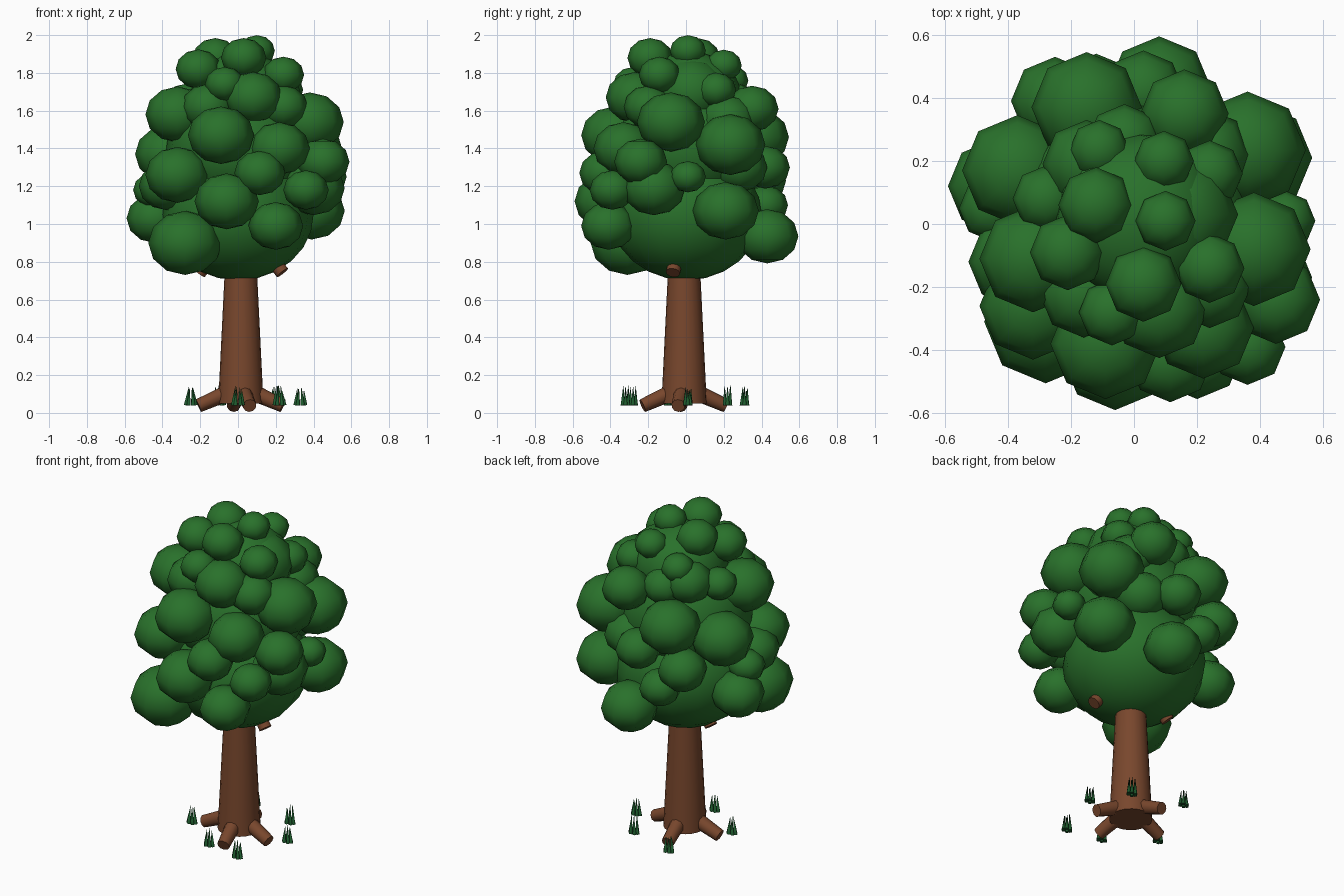
import bpy, bmesh, math, random
from mathutils import Vector, Matrix

if "Cube" in bpy.data.objects:
    bpy.data.objects.remove(bpy.data.objects["Cube"])

random.seed(3)


def material(name, rgb):
    m = bpy.data.materials.new(name)
    m.diffuse_color = (*rgb, 1)
    m.use_nodes = True
    m.node_tree.nodes["Principled BSDF"].inputs["Base Color"].default_value = m.diffuse_color
    return m


LEAF = material("leaf green", (0.022, 0.165, 0.024))
BARK = material("bark brown", (0.19, 0.063, 0.026))
GRASS = material("grass dark green", (0.012, 0.10, 0.025))


def finish(bm, name, mat):
    """Smooth the round sides, keep cylinder caps flat, and link the object."""
    for f in bm.faces:
        f.smooth = len(f.verts) <= 4
    me = bpy.data.meshes.new(name)
    bm.to_mesh(me)
    bm.free()
    me.materials.append(mat)
    ob = bpy.data.objects.new(name, me)
    bpy.context.collection.objects.link(ob)
    return ob


def add_cone(bm, a, b, r1, r2, sides):
    a, b = Vector(a), Vector(b)
    d = b - a
    mat = Matrix.Translation((a + b) / 2) @ d.to_track_quat('Z', 'Y').to_matrix().to_4x4()
    bmesh.ops.create_cone(bm, cap_ends=True, segments=sides, radius1=r1, radius2=r2,
                          depth=d.length, matrix=mat)


def add_ball(bm, x, y, z, r, seg=8, rings=6, squash=0.87):
    bmesh.ops.create_uvsphere(bm, u_segments=seg, v_segments=rings, radius=r,
                              matrix=Matrix.Translation((x, y, z)) @ Matrix.Diagonal((1, 1, squash, 1)))


CX, CY = 0.015, -0.01


def around(angle, dist, z):
    t = math.radians(angle)
    return (CX + dist * math.cos(t), CY + dist * math.sin(t), z)


# trunk
bm = bmesh.new()
add_cone(bm, (CX, CY, 0.05), (CX, CY, 0.9), 0.12, 0.078, 20)
finish(bm, "trunk", BARK)

# four sloping roots
bm = bmesh.new()
for ang in (-8, 100, 185, 282):
    add_cone(bm, around(ang, 0.05, 0.115), around(ang, 0.225, 0.038), 0.045, 0.036, 10)
finish(bm, "roots", BARK)

# branch stubs poking down out of the crown
bm = bmesh.new()
for ang in (-15, 165):
    add_cone(bm, around(ang, 0.10, 0.90), around(ang, 0.228, 0.742), 0.034, 0.038, 10)
finish(bm, "branch_stubs", BARK)

# inner crown masses
bm = bmesh.new()
add_ball(bm, 0, 0, 1.05, 0.40, 16, 12)
add_ball(bm, 0, 0, 1.40, 0.38, 16, 12)
add_ball(bm, 0.02, 0.02, 1.68, 0.27, 16, 12)
finish(bm, "crown_core", LEAF)

# leaf clumps: x, y, z, radius
top_clumps = [
    (0.10, 0.01, 1.917, .095), (-.12, .06, 1.88, .12), (-.11, .235, 1.76, .095),
    (.095, .20, 1.84, .095), (.24, .16, 1.71, .105), (.03, -.19, 1.88, .12),
    (.24, -.14, 1.79, .11), (-.21, -.09, 1.82, .12), (-.28, .08, 1.65, .105),
    (-.07, -.28, 1.74, .105), (.08, -.27, 1.67, .155), (.13, .03, 1.70, .20),
    (-.15, .19, 1.67, .14), (-.03, .26, 1.64, .12)]
middle_clumps = [
    (.16, .35, 1.61, .14), (-.15, .37, 1.46, .175), (.36, .235, 1.42, .185),
    (.38, -.08, 1.54, .18), (-.37, .17, 1.37, .175), (-.32, -.11, 1.58, .17),
    (-.09, -.38, 1.47, .175), (.22, -.33, 1.40, .16), (.45, -.24, 1.33, .14),
    (-.32, -.26, 1.26, .17), (.03, .42, 1.30, .13), (.24, -.20, 1.62, .13),
    (-.16, -.22, 1.62, .14), (.18, .28, 1.30, .15), (.22, .22, 1.55, .15)]
low_clumps = [
    (-.06, -.42, 1.12, .17), (.115, -.43, 1.27, .135), (.36, -.39, 1.18, .12),
    (.20, -.41, .99, .145), (-.28, -.31, .90, .195), (.48, .01, 1.25, .095),
    (.40, -.17, 1.19, .165), (.39, .21, 1.07, .175), (.08, .43, .935, .165),
    (-.44, .12, 1.03, .15), (-.12, .42, 1.10, .12), (-.25, .39, 1.23, .14),
    (-.45, .05, 1.18, .105), (-.38, -.12, 1.20, .145)]
for name, clumps in (("crown_top", top_clumps), ("crown_middle", middle_clumps),
                     ("crown_low", low_clumps)):
    bm = bmesh.new()
    for c in clumps:
        add_ball(bm, *c)
    finish(bm, name, LEAF)

# grass tufts: blades in a small ring
bm = bmesh.new()
for x, y in ((-.25, -.09), (0, -.28), (.22, -.32), (.33, .01), (.20, .22), (-.10, .31)):
    for i in range(6):
        t = math.tau * i / 6
        dx, dy = math.cos(t), math.sin(t)
        lean = random.uniform(0.008, 0.02)
        add_cone(bm, (x + .025 * dx, y + .016 * dy, .04),
                 (x + lean * dx, y + lean * dy, random.uniform(.125, .15)), .012, 0, 5)
finish(bm, "grass_tufts", GRASS)
